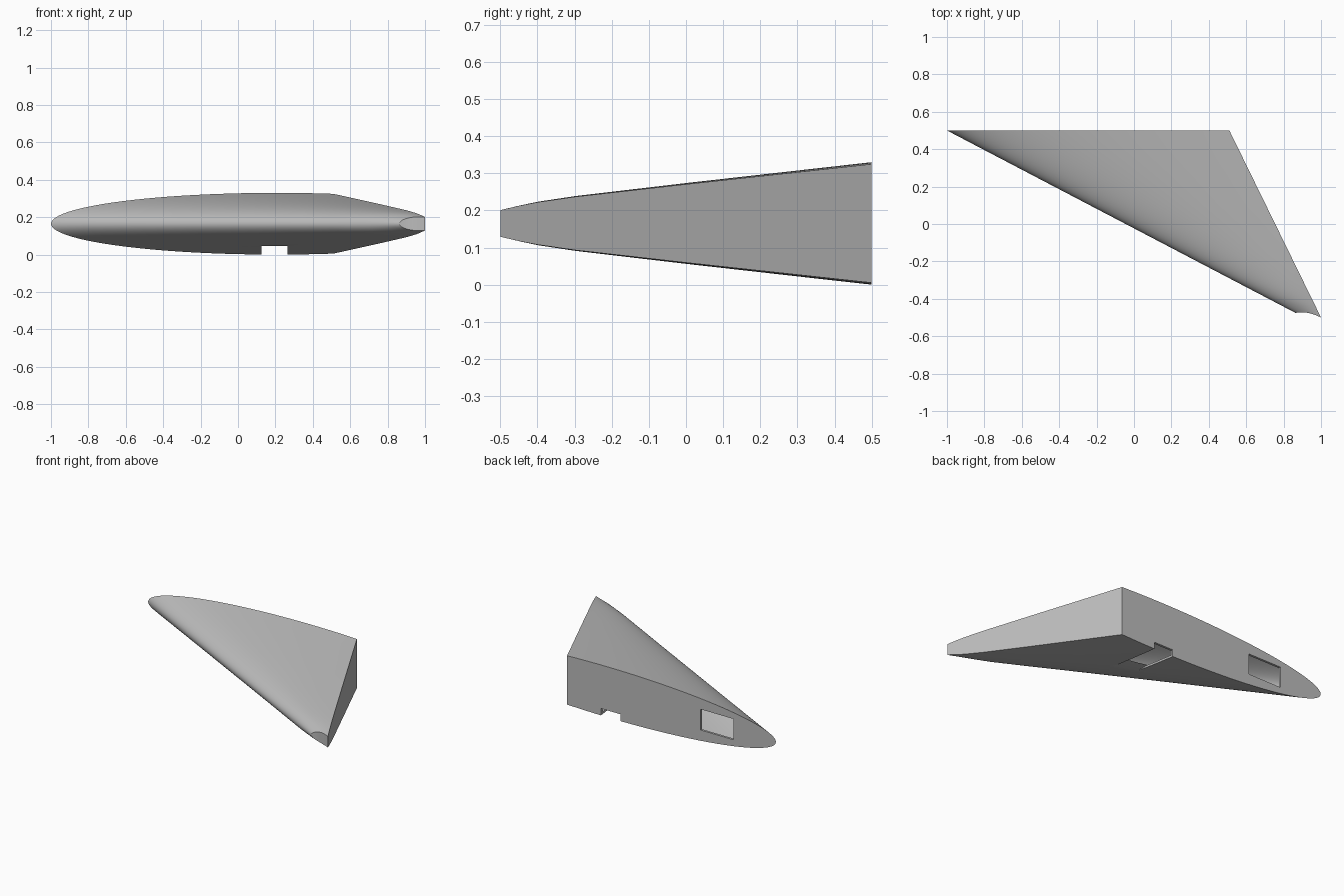
import bpy, bmesh, math
from mathutils import Vector

if "Cube" in bpy.data.objects:
    bpy.data.objects.remove(bpy.data.objects["Cube"])

MID = 0.165
# half thickness along the span (0 = root, 1 = tip)
SPAN = [(0, .165), (.25, .137), (.5, .109), (.8, .074), (.9, .059), (.95, .049), (1, .037)]
N = 28

grey = bpy.data.materials.new("light_grey")
grey.diffuse_color = (0.5, 0.5, 0.5, 1)
grey.use_nodes = True
grey.node_tree.nodes["Principled BSDF"].inputs["Base Color"].default_value = grey.diffuse_color


def half_thickness(s):
    for (a, ha), (b, hb) in zip(SPAN, SPAN[1:]):
        if s <= b:
            return ha + (hb - ha) * (s - a) / (b - a)
    return SPAN[-1][1]


def section(s, inset):
    """Closed blunt-tailed profile at span position s, shrunk by inset."""
    lead = Vector((-1 + 1.863 * s, .5 - .975 * s))
    trail = Vector((.51 + .49 * s, .5 - s))
    bow = .012 * max(0, (s - .9) / .1)      # tip edge stays level, then sweeps out
    chord = (trail - lead).length
    a, b = 2 * inset / chord, 1 - inset / chord
    top = []
    for i in range(N + 1):
        u = (i / N) ** 2
        p = lead.lerp(trail, a + (b - a) * u)
        y = p.y + bow * math.sin(math.pi * u)
        h = (half_thickness(s) - inset) * math.sqrt(max(0, 1 - ((.8 - u) / .8) ** 2))
        top.append((p.x, y, h))
    upper = [Vector((x, y, MID + h)) for x, y, h in top]
    lower = [Vector((x, y, MID - h)) for x, y, h in top[1:]]
    return upper + lower[::-1]


def loft(name, stations, inset):
    bm = bmesh.new()
    rings = [[bm.verts.new(p) for p in section(s, inset)] for s in stations]
    n = len(rings[0])
    for r, q in zip(rings, rings[1:]):
        for i in range(n):
            j = (i + 1) % n
            bm.faces.new((r[i], r[j], q[j], q[i]))
    # end caps as strips joining upper and lower outlines
    for r in (rings[0], rings[-1]):
        bm.faces.new((r[0], r[1], r[n - 1]))
        for i in range(1, N):
            bm.faces.new((r[i], r[i + 1], r[n - i - 1], r[n - i]))
    bmesh.ops.recalc_face_normals(bm, faces=bm.faces)
    return finish(name, bm)


def box(name, lo, hi):
    bm = bmesh.new()
    bmesh.ops.create_cube(bm, size=1)
    for v in bm.verts:
        v.co = [(l + h) / 2 + c * (h - l) for l, h, c in zip(lo, hi, v.co)]
    return finish(name, bm)


def finish(name, bm):
    me = bpy.data.meshes.new(name)
    bm.to_mesh(me)
    bm.free()
    me.materials.append(grey)
    ob = bpy.data.objects.new(name, me)
    bpy.context.collection.objects.link(ob)
    return ob


# outer skin, hollow inside, root window and lower slot
wing = loft("wing_shell", [0, .1, .25, .4, .5, .65, .8, .85, .9, .95, 1], 0)
cutters = [
    loft("cavity_cutter", [.015, .25, .5, .8, .88], .014),
    box("window_cutter", (-.695, .44, .097), (-.455, .6, .233)),
    box("slot_cutter", (.125, -.1, -.1), (.265, .6, .045)),
]
for c in cutters:
    m = wing.modifiers.new(c.name, 'BOOLEAN')
    m.operation = 'DIFFERENCE'
    m.solver = 'EXACT'
    m.object = c
bpy.context.view_layer.objects.active = wing
wing.select_set(True)
for m in list(wing.modifiers):
    bpy.ops.object.modifier_apply(modifier=m.name)
for c in cutters:
    bpy.data.objects.remove(c)
bpy.ops.object.shade_smooth_by_angle(angle=math.radians(30))
